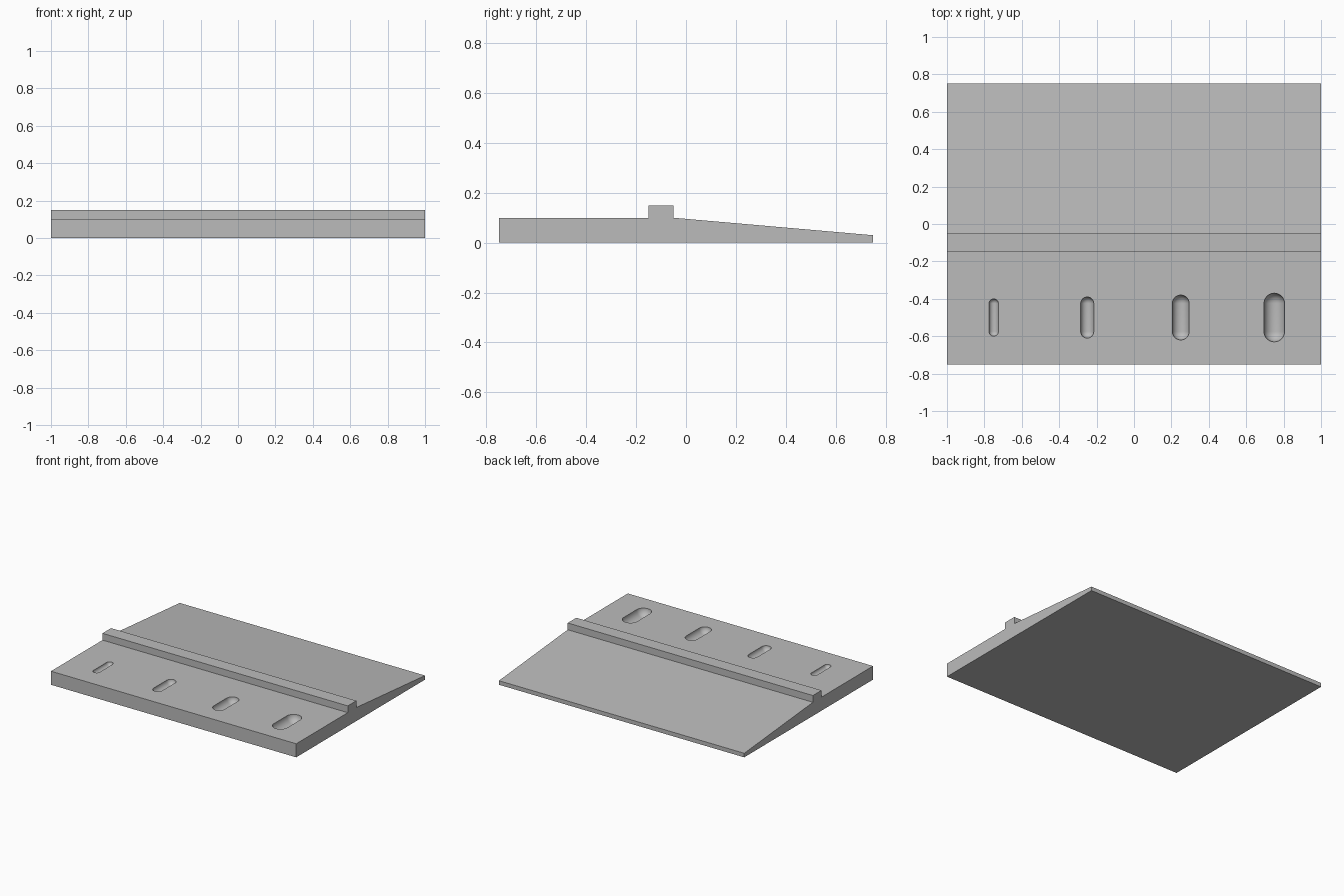
import bpy, bmesh
from math import cos, sin, pi
from mathutils import Matrix

default = bpy.data.objects.get("Cube")
if default:
    bpy.data.objects.remove(default, do_unlink=True)

GREY = (0.5, 0.5, 0.5, 1.0)
grey = bpy.data.materials.new("plain grey")
grey.use_nodes = True
grey.diffuse_color = GREY
grey.node_tree.nodes["Principled BSDF"].inputs["Base Color"].default_value = GREY


def add_object(name, bm):
    bmesh.ops.recalc_face_normals(bm, faces=bm.faces)
    mesh = bpy.data.meshes.new(name)
    bm.to_mesh(mesh)
    bm.free()
    mesh.materials.append(grey)
    obj = bpy.data.objects.new(name, mesh)
    bpy.context.collection.objects.link(obj)
    return obj


def capsule(name, x, y, z, radius, half_straight, steps=12, sides=48):
    """Round-ended rod lying along y, made by spinning its outline."""
    bm = bmesh.new()
    outline = []
    for end in (-1, 1):
        for i in range(steps + 1):
            a = pi / 2 * (1 - i / steps if end < 0 else i / steps)
            outline.append((radius * cos(a), end * (half_straight + radius * sin(a)), 0))
    verts = [bm.verts.new(p) for p in outline]
    edges = [bm.edges.new(pair) for pair in zip(verts, verts[1:])]
    bmesh.ops.spin(bm, geom=verts + edges, cent=(0, 0, 0), axis=(0, 1, 0),
                   angle=2 * pi, steps=sides)
    bmesh.ops.remove_doubles(bm, verts=bm.verts, dist=1e-5)
    bmesh.ops.translate(bm, verts=bm.verts, vec=(x, y, z))
    return add_object(name, bm)


# Base plate: flat front, raised rib and sloping back, extruded across the width
profile = [(-0.75, 0), (0.75, 0), (0.75, 0.03), (-0.05, 0.1),
           (-0.05, 0.15), (-0.15, 0.15), (-0.15, 0.1), (-0.75, 0.1)]
bm = bmesh.new()
side = bm.faces.new([bm.verts.new((-1, y, z)) for y, z in profile])
swept = bmesh.ops.extrude_face_region(bm, geom=[side])["geom"]
bmesh.ops.translate(bm, verts=[v for v in swept if isinstance(v, bmesh.types.BMVert)],
                    vec=(2, 0, 0))
plate = add_object("ramped_plate", bm)

# Four rounded grooves in the flat front, widening towards the left
for i in range(4):
    cutter = capsule(f"groove_cutter_{i + 1}", -0.75 + 0.5 * i, -0.5, 0.1,
                     0.025 + 0.01 * i, 0.075)
    cutter.hide_render = True
    cutter.hide_set(True)
    cut = plate.modifiers.new(f"groove_{i + 1}", "BOOLEAN")
    cut.operation = "DIFFERENCE"
    cut.solver = "EXACT"
    cut.object = cutter

# Apply the cuts, remove the cutters and smooth the grooves
bpy.context.view_layer.update()
cut_mesh = bpy.data.meshes.new_from_object(
    plate.evaluated_get(bpy.context.evaluated_depsgraph_get()))
cutters = [m.object for m in plate.modifiers]
plate.modifiers.clear()
plate.data = cut_mesh
for cutter in cutters:
    bpy.data.objects.remove(cutter, do_unlink=True)
bpy.ops.object.select_all(action="DESELECT")
plate.select_set(True)
bpy.context.view_layer.objects.active = plate
bpy.ops.object.shade_smooth_by_angle(angle=pi / 6)
